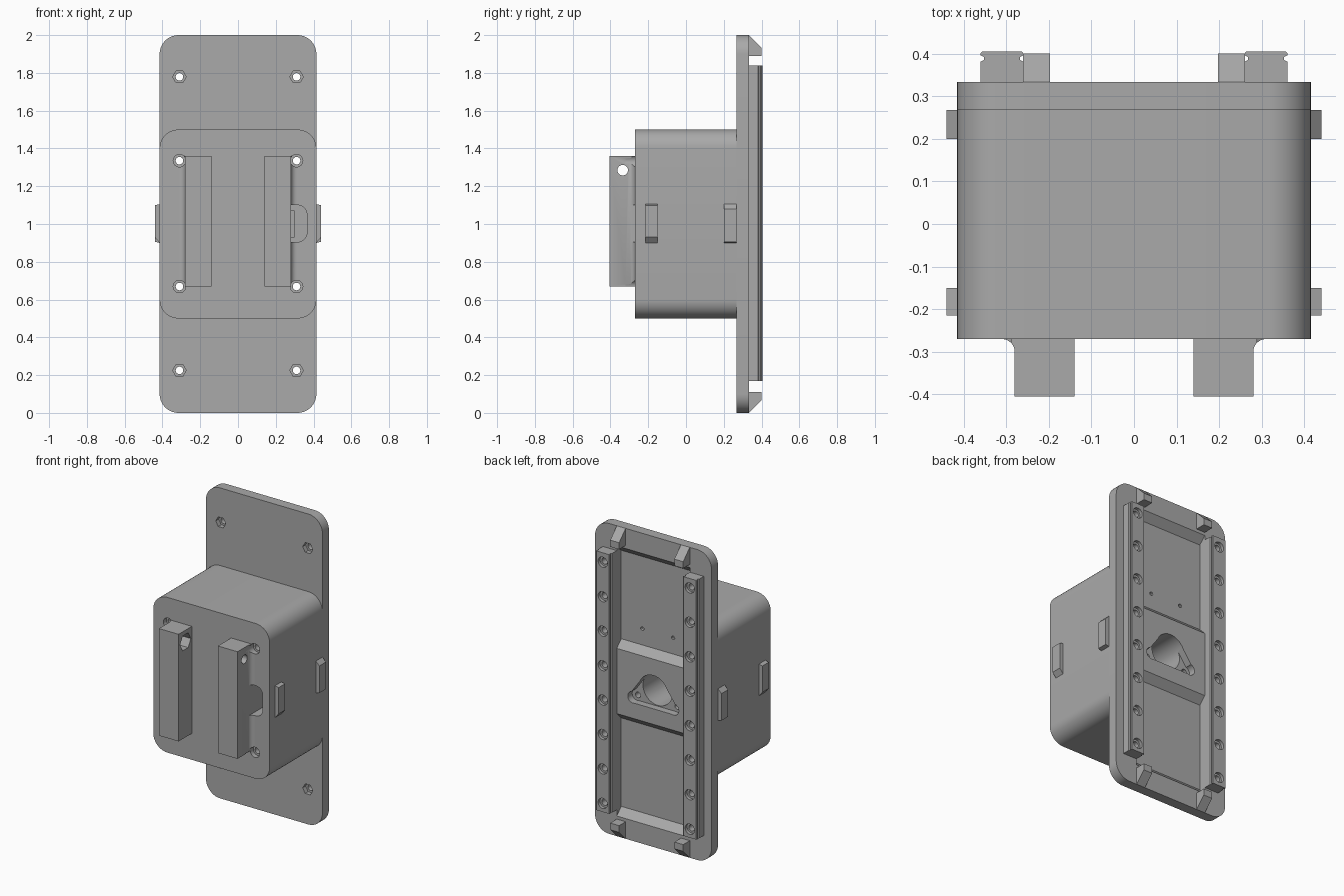
import bpy, bmesh
from math import sin, cos, pi, radians

if "Cube" in bpy.data.objects:
    bpy.data.objects.remove(bpy.data.objects["Cube"])

grey = bpy.data.materials.new("plastic grey")
grey.use_nodes = True
colour = (0.40, 0.40, 0.40, 1)
grey.diffuse_color = colour
grey.node_tree.nodes["Principled BSDF"].inputs["Base Color"].default_value = colour


def arc(cx, cy, r, a0, a1, n=10):
    steps = [radians(a0 + (a1 - a0) * i / n) for i in range(n + 1)]
    return [(cx + r * cos(a), cy + r * sin(a)) for a in steps]


def rounded(x, z0, z1, r):
    pts = []
    for cx, cz, a in ((x - r, z1 - r, 0), (r - x, z1 - r, 90),
                      (r - x, z0 + r, 180), (x - r, z0 + r, 270)):
        pts += arc(cx, cz, r, a, a + 90)
    return pts


def ngon(cx, cz, r, n=24):
    return arc(cx, cz, r, 0, 360, n)[:-1]


def prism(name, pts, axis, a, b):
    """Extrude a 2D profile along one axis from a to b."""
    place = {"x": lambda u, v, w: (w, u, v),
             "y": lambda u, v, w: (u, w, v),
             "z": lambda u, v, w: (u, v, w)}[axis]
    bm = bmesh.new()
    ends = [[bm.verts.new(place(u, v, w)) for u, v in pts] for w in (a, b)]
    n = len(pts)
    for ring in ends:
        bm.faces.new(ring)
    for i in range(n):
        j = (i + 1) % n
        bm.faces.new((ends[0][i], ends[0][j], ends[1][j], ends[1][i]))
    bmesh.ops.recalc_face_normals(bm, faces=bm.faces)
    mesh = bpy.data.meshes.new(name)
    bm.to_mesh(mesh)
    bm.free()
    mesh.materials.append(grey)
    ob = bpy.data.objects.new(name, mesh)
    bpy.context.collection.objects.link(ob)
    return ob


def cut(targets, pts, axis, a, b):
    """Subtract a prism from each target and throw the cutter away."""
    cutter = prism("cutter", pts, axis, a, b)
    cutter.hide_render = True
    for ob in targets:
        mod = ob.modifiers.new("cut", "BOOLEAN")
        mod.operation, mod.solver, mod.object = "DIFFERENCE", "EXACT", cutter
        bpy.context.view_layer.objects.active = ob
        bpy.ops.object.modifier_apply(modifier=mod.name)
    bpy.data.objects.remove(cutter)


def rect(u0, u1, v0, v1):
    return [(u0, v0), (u1, v0), (u1, v1), (u0, v1)]


W, FRONT, SEAM, BACK, TIP = 0.415, -0.27, 0.267, 0.333, 0.405
FLOOR = BACK - 0.045
SCREW_X = 0.31
hole_z = [0.225 + i * 0.222 for i in range(8)]

# Main housing and mounting plate
housing = prism("housing", rounded(W, 0.5, 1.5, 0.1), "y", FRONT, SEAM)
plate = prism("mounting_plate", rounded(W, 0, 2, 0.1), "y", SEAM, BACK)
parts = [housing, plate]

# Sloped recesses above and below the middle block
d = BACK - FLOOR
for z0, z1 in ((0.13, 0.79), (1.21, 1.87)):
    cut([plate], [(FLOOR, z0 + d), (BACK + 0.02, z0 - 0.02),
                  (BACK + 0.02, z1 + 0.02), (FLOOR, z1 - d)], "x", -0.26, 0.26)

# Connector socket: round well, sloped skirt and two screw ears
cut([plate, housing], ngon(0, 1.0, 0.105, 32), "y", -0.05, 0.4)
cut([plate], [(-0.15, 0.89), (0.15, 0.89), (0.155, 0.96), (0.09, 1.05),
              (-0.09, 1.05), (-0.155, 0.96)], "y", FLOOR, 0.4)
for s in (-1, 1):
    cut([plate], ngon(s * 0.145, 0.925, 0.037), "y", FLOOR, 0.4)
    cut([plate, housing], ngon(s * 0.14, 0.925, 0.018), "y", 0.15, 0.4)
    cut([plate], ngon(s * 0.11, 1.36, 0.012, 12), "y", SEAM + 0.005, 0.4)

# Grip bars with a filleted outer foot
bars = []
for side, s in (("left", 1), ("right", -1)):
    foot = arc(0.31, FRONT - 0.03, 0.03, 90, 180, 8)
    pts = [(0.14, FRONT)] + foot + [(0.28, -TIP), (0.14, -TIP)]
    bar = prism(side + "_grip_bar", [(s * x, y) for x, y in pts], "z", 0.67, 1.36)
    cut([bar], ngon(-0.335, 1.285, 0.028), "x", -0.5, 0.5)
    bars.append(bar)
cut([bars[1]], ngon(-0.335, 1.285, 0.055, 6), "x", -0.2, -0.1)

# Cable slot beside the left bar, leading into the socket
slot = [(0.281, 0.905)] + arc(0.315, 0.955, 0.05, -90, 0) \
    + arc(0.315, 1.05, 0.05, 0, 90) + [(0.281, 1.1)]
cut([housing, bars[0]], slot, "y", -0.35, -0.02)
cut([housing], rect(-0.04, 0.09, 0.93, 1.07), "x", 0.0, 0.3)

# Rails with grooved edges, and their row of screw holes
for side, s in (("left", 1), ("right", -1)):
    half = [(0.05, BACK), (0.05, 0.381), (0.042, 0.385), (0.042, 0.392),
            (0.05, 0.396), (0.05, 0.401), (0.046, TIP)]
    pts = [(s * SCREW_X + x, y) for x, y in half]
    pts += [(s * SCREW_X - x, y) for x, y in reversed(half)]
    rail = prism(side + "_rail", pts, "z", 0.17, 1.84)
    parts.append(rail)
    for i, z in enumerate(hole_z):
        hole, bore = ngon(s * SCREW_X, z, 0.02), ngon(s * SCREW_X, z, 0.033)
        cut([rail], hole, "y", 0.3, 0.45)
        cut([rail], bore, "y", TIP - 0.02, 0.45)
        if i in (0, 2, 5, 7):
            cut([plate], hole, "y", 0.2, 0.4)
        if i in (0, 7):
            cut([plate], ngon(s * SCREW_X, z, 0.036, 6), "y", 0.2, SEAM + 0.03)
        if i in (2, 5):
            cut([housing], hole, "y", -0.4, 0.4)
            cut([housing, bars[0 if s > 0 else 1]], bore, "y", -0.32, FRONT + 0.03)

    # Sloped stops at both ends of the rails
    for end, flip in (("lower", False), ("upper", True)):
        stop = [(BACK, 0), (0.4, 0.067), (0.4, 0.11), (BACK, 0.11)]
        stop = [(y, 2 - z if flip else z) for y, z in stop]
        parts.append(prism(f"{side}_{end}_stop", stop, "x", s * 0.197, s * 0.26))

    # Side clips: one sloped end each
    for place, y0, y1, low, high in (("front", -0.215, -0.15, 0.03, 0.006),
                                     ("back", 0.2, SEAM, 0.006, 0.025)):
        clip = [(s * W, 0.9), (s * 0.44, 0.9 + low),
                (s * 0.44, 1.105 - high), (s * W, 1.105)]
        parts.append(prism(f"{side}_{place}_clip", clip, "y", y0, y1))

# Smooth the rounded corners, keep the edges sharp
bpy.ops.object.select_all(action="DESELECT")
for ob in parts + bars:
    ob.select_set(True)
bpy.context.view_layer.objects.active = housing
bpy.ops.object.shade_smooth_by_angle(angle=radians(30))
